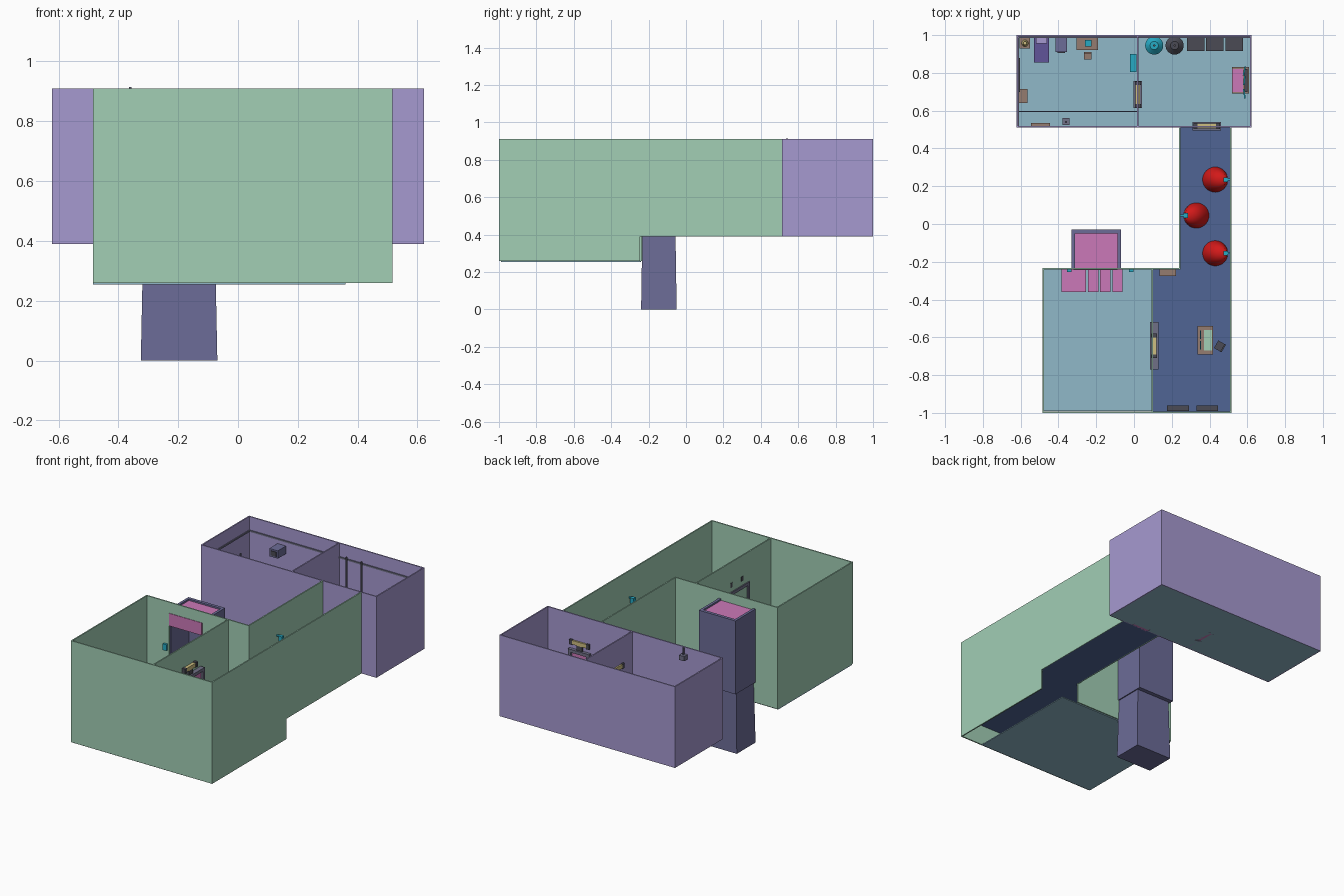
import bpy, bmesh, math
from mathutils import Vector, Matrix

if "Cube" in bpy.data.objects:
    bpy.data.objects.remove(bpy.data.objects["Cube"])

COL = dict(green=(.36, .62, .46), purple=(.38, .32, .63), shaft=(.15, .15, .31), sky=(.28, .48, .58),
           navy=(.08, .13, .30), pink=(.60, .19, .48), red=(.65, .01, .01), cyan=(.02, .40, .55),
           yellow=(.62, .52, .22), brown=(.30, .20, .16), dark=(.07, .07, .09), slate=(.16, .16, .24),
           violet=(.12, .09, .32))
MATS = {}
for k, c in COL.items():
    MATS[k] = bpy.data.materials.new(k)
    MATS[k].diffuse_color = (*c, 1)


def finish(name, bm, mat, smooth=False):
    bmesh.ops.recalc_face_normals(bm, faces=bm.faces[:])
    me = bpy.data.meshes.new(name)
    bm.to_mesh(me)
    bm.free()
    ob = bpy.data.objects.new(name, me)
    bpy.context.collection.objects.link(ob)
    me.materials.append(MATS[mat])
    if smooth:
        bpy.ops.object.select_all(action='DESELECT')
        ob.select_set(True)
        bpy.context.view_layer.objects.active = ob
        bpy.ops.object.shade_smooth_by_angle(angle=math.radians(40))
    return ob


def boxes(name, mat, *dims, spin=0):
    """One object from boxes given as x0,x1,y0,y1,z0,z1."""
    bm = bmesh.new()
    for x0, x1, y0, y1, z0, z1 in dims:
        m = Matrix.Translation(((x0 + x1) / 2, (y0 + y1) / 2, (z0 + z1) / 2)) @ Matrix.Rotation(spin, 4, 'Z') \
            @ Matrix.Diagonal((x1 - x0, y1 - y0, z1 - z0, 1))
        bmesh.ops.create_cube(bm, size=1, matrix=m)
    return finish(name, bm, mat)


def cylinder(name, mat, x, y, z0, z1, r0, r1=None, n=24):
    bm = bmesh.new()
    bmesh.ops.create_cone(bm, cap_ends=True, segments=n, radius1=r0, radius2=r0 if r1 is None else r1,
                          depth=z1 - z0, matrix=Matrix.Translation((x, y, (z0 + z1) / 2)))
    return finish(name, bm, mat, True)


T = .008            # wall thickness
TOP, MID, LOW = .91, .39, .26

# floors
boxes("lower_room_floor", "sky", (-.485, .36, -.99, -.24, LOW - .006, LOW))
boxes("hall_floor", "navy", (.10, .513, -.995, -.235, MID, MID + .004), (.245, .513, -.235, .515, MID, MID + .004))
boxes("rear_room_floor", "sky", (-.62, .62, .515, .998, MID, MID + .005))

# front block walls, with an opening for the lift
boxes("front_block_walls", "green",
      (-.485, .517, -1, -1 + T, LOW, TOP),
      (-.485, -.485 + T, -1, -.235, LOW, TOP),
      (.517 - T, .517, -1, -.247, LOW, TOP),
      (.517 - T, .517, -.247, .512, MID, TOP),
      (.245 - T, .245, -.235, .512, MID, TOP),
      (.10 - T, .10, -1, -.235, LOW, TOP),
      (-.485, -.32, -.24, -.232, LOW, TOP),
      (-.085, .245, -.24, -.232, LOW, TOP),
      (-.32, -.085, -.24, -.232, .84, TOP),
      (-.32, -.085, -.24, -.232, LOW, MID))

# rear block walls and inner trim
boxes("rear_block_walls", "purple",
      (-.622, .622, .512, .512 + T, MID, TOP), (-.622, .622, 1 - T, 1, MID, TOP),
      (-.622, -.622 + T, .512, 1, MID, TOP), (.622 - T, .622, .512, 1, MID, TOP),
      (.016, .024, .512, 1, MID, TOP))
boxes("rear_wall_trim", "slate", (-.614, .614, .986, .993, .815, .825), (-.615, -.608, .52, .99, .815, .825))
boxes("floor_rail", "slate", (-.614, .016, .592, .598, .395, .41))

# lift shaft: tapered square column
bm = bmesh.new()
bmesh.ops.create_cube(bm, size=1)
for v in bm.verts:
    low = v.co.z < 0
    v.co = (-.197 + v.co.x * (.256 if low else .24), -.145 + v.co.y * (.19 if low else .178), 0 if low else MID)
finish("lift_shaft", bm, "shaft")

# lift cabin
boxes("lift_cabin", "shaft", (-.33, -.07, -.05, -.03, MID, .86), (-.33, -.313, -.232, -.05, MID, .86),
      (-.087, -.07, -.232, -.05, MID, .86), (-.313, -.087, -.232, -.05, MID, .40))
boxes("lift_ceiling", "pink", (-.313, -.087, -.232, -.05, .84, .85))
boxes("lift_door_header", "pink", (-.32, -.087, -.243, -.234, .76, .84))
boxes("lift_call_sign", "red", (-.115, -.09, -.225, -.15, .66, .72))


# doors: frame, leaf and a lamp bar above; along = 'x' or 'y'
def door(name, x, y, along, half, z0, z1, lamp):
    def b(part, mat, *rows):
        out = []
        for a0, a1, t0, t1, h0, h1 in rows:
            out.append((x + a0, x + a1, y + t0, y + t1, h0, h1) if along == 'x'
                       else (x + t0, x + t1, y + a0, y + a1, h0, h1))
        boxes(name + part, mat, *out)
    w = .022
    b("_frame", "slate", (-half, -half + .02, -w, w, z0, z1), (half - .02, half, -w, w, z0, z1),
      (-half, half, -w, w, z1 - .02, z1))
    b("_leaf", "pink", (-half + .02, half - .02, -.01, .01, z0, z1 - .02))
    b("_lamp", "yellow", (-lamp, lamp, -.013, .013, z1 + .03, z1 + .055))
    b("_lamp_caps", "dark", (-lamp - .02, -lamp, -.016, .016, z1 + .027, z1 + .058),
      (lamp, lamp + .02, -.016, .016, z1 + .027, z1 + .058), (-.02, .02, -.012, .012, z1, z1 + .03))


door("lower_room_door", .107, -.645, 'y', .125, MID, .72, .045)
door("rear_entry_door", .385, .518, 'x', .075, MID, .69, .05)
door("rear_inner_door", .02, .685, 'y', .072, MID, .69, .05)

# hall watch cameras with red view cones
for i, (cx, cy, px) in enumerate([(.43, .235, .485), (.33, .045, .275), (.43, -.155, .485)]):
    bm = bmesh.new()
    r = bmesh.ops.create_cone(bm, cap_ends=True, segments=32, radius1=.067, radius2=0, depth=1)
    for v in bm.verts:
        if v.co.z > 0:
            v.co = (px, cy, .72)
        else:
            v.co = (cx + v.co.x, cy + v.co.y, MID + .005)
    finish(f"view_cone_{i}", bm, "red", True)
    s = 1 if px > .38 else -1
    wall = .509 if s > 0 else .245
    boxes(f"hall_camera_{i}", "cyan", (px - .012, px + .012, cy - .012, cy + .012, .71, .745),
          (min(px, wall), max(px, wall), cy - .005, cy + .005, .735, .745))


# desks with four legs, and chairs
def desk(name, x0, x1, y0, y1, z0, h, mat="brown"):
    e = .01
    boxes(name, mat, (x0, x1, y0, y1, z0 + h - .01, z0 + h),
          *[(a, a + e, b, b + e, z0, z0 + h - .01) for a in (x0, x1 - e) for b in (y0, y1 - e)])


def chair(name, x, y, z0, mat, spin=0, s=.02):
    ob = boxes(name, mat, (-s, s, -s, s, .05, .06), (-s, s, -s, -s + .008, .06, .12), (-.004, .004, -.004, .004, 0, .05),
               (-s * .8, s * .8, -s * .8, s * .8, 0, .006))
    ob.location, ob.rotation_euler = (x, y, z0), (0, 0, spin)


F = MID + .004
# hall furniture
desk("hall_desk", .337, .417, -.69, -.54, F, .11)
boxes("hall_desk_mat", "green", (.37, .412, -.67, -.56, F + .11, F + .114))
boxes("hall_monitors", "cyan", (.35, .356, -.665, -.62, F + .12, F + .17), (.35, .356, -.61, -.565, F + .12, F + .17))
chair("hall_chair", .455, -.648, F, "dark", math.radians(60), .023)
boxes("hall_benches", "dark", (.175, .29, -.99, -.96, F, F + .06), (.33, .445, -.99, -.96, F, F + .06))
boxes("hall_cabinet", "brown", (.135, .222, -.275, -.24, F, F + .12))

# lower room seats and console
boxes("lower_room_console", "pink", (-.385, -.255, -.36, -.24, LOW, LOW + .10))
boxes("lower_room_seats", "pink", *[(x, x + .055, -.36, -.24, LOW, LOW + .05) for x in (-.243, -.18, -.115)])
boxes("wall_lights", "cyan", (-.355, -.33, -.255, -.24, .60, .64), (-.027, -.003, -.255, -.24, .60, .64))

# rear left room furniture
desk("corner_table", -.605, -.55, .93, .985, F, .09)
cylinder("table_lamp", "yellow", -.577, .957, F + .09, F + .14, .018, .009, 12)
boxes("bed", "violet", (-.53, -.45, .855, .99, F, F + .05))
boxes("bed_pillow", "purple", (-.52, -.46, .955, .985, F + .05, F + .06))
boxes("wall_unit", "shaft", (-.415, -.355, .91, .992, .74, .79))
boxes("wall_unit_grille", "dark", (-.405, -.365, .906, .911, .75, .78))
desk("work_desk", -.305, -.19, .92, .99, F, .11)
boxes("work_monitor", "cyan", (-.26, -.225, .94, .975, F + .11, F + .16))
chair("work_stool", -.245, .89, F, "brown", math.pi, .02)
boxes("side_cabinet", "brown", (-.612, -.565, .64, .715, F, F + .10))
boxes("wall_board", "dark", (-.614, -.604, .70, .88, .55, .68))
boxes("wall_shelf", "brown", (-.545, -.445, .52, .534, .60, .63))
boxes("upper_camera", "slate", (-.378, -.342, .525, .56, .84, .87), (-.364, -.356, .535, .545, .87, .914))
boxes("wall_screen", "cyan", (-.02, .014, .805, .90, .55, .60))

# rear right room tanks, lockers and desk
for i, (x, m) in enumerate([(.107, "cyan"), (.215, "dark")]):
    cylinder(f"tank_{i}", m, x, .945, F, F + .16, .048)
    cylinder(f"tank_dome_{i}", m, x, .945, F + .16, F + .185, .048, .022)
    cylinder(f"tank_pipe_{i}", "dark", x, .945, F + .18, .86, .006, n=10)
for i in range(3):
    x = .28 + i * .102
    boxes(f"locker_{i}", "dark", (x, x + .092, .915, .99, F, F + .22))
desk("control_desk", .52, .61, .69, .83, F, .11)
boxes("control_desk_mat", "pink", (.521, .578, .70, .82, F + .11, F + .115))
for i, (y, a) in enumerate([(.69, .15), (.76, -.1), (.81, -.2)]):
    boxes(f"control_monitor_{i}", "cyan", (.58, .588, y - .025, y + .025, F + .13, F + .18), spin=a)
boxes("control_monitor_stand", "dark", (.586, .60, .70, .82, F + .11, F + .15))

for m in bpy.data.materials:
    if m.users and not m.is_grease_pencil:
        m.use_nodes = True
        m.node_tree.nodes["Principled BSDF"].inputs["Base Color"].default_value = m.diffuse_color
